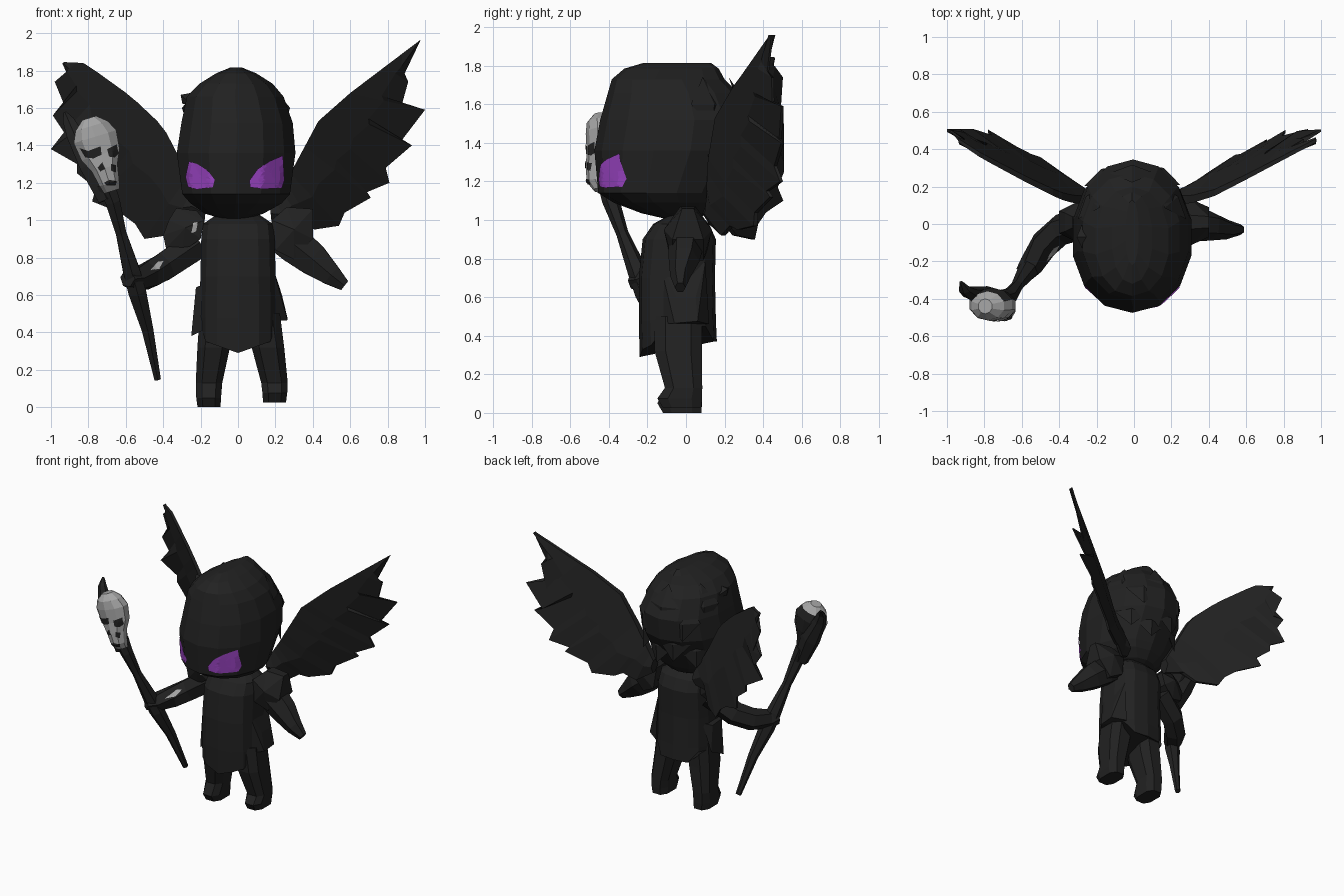
import bpy, bmesh, math
from mathutils import Vector, Matrix
from mathutils.bvhtree import BVHTree


def material(name, rgb):
    m = bpy.data.materials.new(name)
    m.diffuse_color = (*rgb, 1)
    return m


BLACK = material("charcoal black", (0.0155, 0.0155, 0.0155))
PURPLE = material("eye purple", (0.34, 0.06, 0.57))
BONE = material("bone grey", (0.38, 0.38, 0.38))


def finish(bm, name, *mats):
    bmesh.ops.recalc_face_normals(bm, faces=bm.faces)
    me = bpy.data.meshes.new(name)
    bm.to_mesh(me)
    bm.free()
    for m in mats:
        me.materials.append(m)
    ob = bpy.data.objects.new(name, me)
    bpy.context.collection.objects.link(ob)
    return ob


def skin(rings):
    """Join equal vertex rings into a closed skin."""
    bm = bmesh.new()
    rows = [[bm.verts.new(p) for p in r] for r in rings]
    n = len(rows[0])
    for a, b in zip(rows, rows[1:]):
        for i in range(n):
            j = (i + 1) % n
            bm.faces.new((a[i], a[j], b[j], b[i]))
    bm.faces.new(rows[0][::-1])
    bm.faces.new(rows[-1])
    return bm


def loft(rings, n, power=2.0):
    """rings: (z, centre x, half width, front y, back y)"""
    out = []
    for z, cx, hw, yf, yb in rings:
        ring = []
        for i in range(n):
            a = 2 * math.pi * (i + 0.5) / n
            c, s = math.cos(a), math.sin(a)
            px = math.copysign(abs(c) ** (2 / power), c)
            py = math.copysign(abs(s) ** (2 / power), s)
            ring.append(Vector((cx + hw * px, (yf + yb) / 2 + (yb - yf) / 2 * py, z)))
        out.append(ring)
    return out


def tube(name, path, n=6, flat=1.0):
    """path: (x, y, z, radius)"""
    pts = [Vector(p[:3]) for p in path]
    rings = []
    for i, p in enumerate(pts):
        d = (pts[min(i + 1, len(pts) - 1)] - pts[max(i - 1, 0)]).normalized()
        u = d.cross(Vector((0, 1, 0))).normalized()
        v = u.cross(d)
        r = path[i][3]
        rings.append([p + u * r * math.cos(t) + v * r * flat * math.sin(t)
                      for t in (2 * math.pi * (k + 0.5) / n for k in range(n))])
    return finish(skin(rings), name, BLACK)


def hull(name, pts):
    bm = bmesh.new()
    for p in pts:
        bm.verts.new(p)
    res = bmesh.ops.convex_hull(bm, input=bm.verts)
    junk = [v for v in res["geom_interior"] if isinstance(v, bmesh.types.BMVert)]
    bmesh.ops.delete(bm, geom=junk, context='VERTS')
    return finish(bm, name, BLACK)


def tree_of(ob):
    me = ob.data
    return BVHTree.FromPolygons([v.co for v in me.vertices], [p.vertices[:] for p in me.polygons])


def decal(name, target, outline, mat, lift=0.008):
    """Thin plate that follows the front of the target inside an x-z outline."""
    tree = tree_of(target)
    edge = []
    for a, b in zip(outline, outline[1:] + outline[:1]):
        edge += [Vector(a).lerp(Vector(b), k / 3) for k in range(3)]
    mid = sum(edge, Vector((0, 0))) / len(edge)
    bm = bmesh.new()

    def drop(q):
        hit, nor, _, _ = tree.ray_cast(Vector((q.x, -2, q.y)), Vector((0, 1, 0)))
        if hit is None:
            hit, nor, _, _ = tree.find_nearest(Vector((q.x, -0.45, q.y)))
        return bm.verts.new(hit + Vector((nor.x * 0.5, -1, 0)).normalized() * lift)

    rows = [[drop(mid.lerp(q, f)) for q in edge] for f in (1, 0.75, 0.5, 0.25)]
    c = drop(mid)
    n = len(edge)
    for i in range(n):
        j = (i + 1) % n
        for a, b in zip(rows, rows[1:]):
            bm.faces.new((a[i], a[j], b[j], b[i]))
        bm.faces.new((rows[-1][i], rows[-1][j], c))
    ob = finish(bm, name, mat)
    if sum(p.normal.y for p in ob.data.polygons) > 0:
        ob.data.flip_normals()
    return ob


# Head
head = finish(skin(loft([
    (1.005, -0.02, 0.06, -0.10, 0.05), (1.035, -0.02, 0.16, -0.23, 0.12),
    (1.09, -0.01, 0.25, -0.375, 0.17), (1.14, -0.01, 0.295, -0.455, 0.2),
    (1.36, -0.01, 0.325, -0.475, 0.33), (1.52, -0.005, 0.305, -0.445, 0.345),
    (1.66, -0.015, 0.265, -0.405, 0.27), (1.73, -0.01, 0.2, -0.385, 0.2),
    (1.785, -0.01, 0.11, -0.32, 0.17), (1.815, -0.01, 0.035, -0.22, 0.13)], 14, 2.1)), "head", BLACK)

# Hair: one swept side tuft and overlapping locks at the back
head_tree = tree_of(head)
spots = [(182, 1.62)] + [(40 + 25 * k, 1.6 - 0.1 * (k % 2)) for k in range(5)]
spots += [(52 + 26 * k, 1.33 - 0.06 * (k % 2)) for k in range(4)]
for k, (deg, z) in enumerate(spots):
    a = math.radians(deg)
    d = Vector((math.cos(a), math.sin(a), 0))
    side = Vector((-d.y, d.x, 0))
    p = head_tree.ray_cast(Vector((-0.01, -0.06, z)), d)[0]
    tip = p + d * (0.025 if k == 0 else 0.012) + Vector((0, 0, 0.05 if k == 0 else -0.13))
    hull("hair_lock", [p - side * 0.12 - d * 0.03, p + side * 0.12 - d * 0.03,
                       p + d * 0.015, p - d * 0.08 + Vector((0, 0, 0.07 if k == 0 else 0.14)), tip])

# Eyes
decal("eye_left", head, [(-0.26, 1.314), (-0.215, 1.30), (-0.16, 1.265), (-0.124, 1.216), (-0.134, 1.176),
                         (-0.217, 1.164), (-0.265, 1.178), (-0.278, 1.23)], PURPLE)
decal("eye_right", head, [(0.238, 1.346), (0.168, 1.316), (0.104, 1.273), (0.059, 1.21), (0.065, 1.175),
                          (0.142, 1.167), (0.232, 1.172), (0.245, 1.214)], PURPLE)

# Robe with a pointed front hem and higher sides
rings = loft([(0.35, 0, 0.208, -0.24, 0.16), (0.48, 0, 0.21, -0.245, 0.155),
              (0.7, 0, 0.205, -0.245, 0.15), (0.9, 0, 0.2, -0.225, 0.155), (0.98, 0, 0.19, -0.17, 0.12),
              (1.04, 0, 0.1, -0.06, 0.06)], 14, 2.7)
for p in rings[0]:
    if p.y < -0.15:
        p.z = 0.29 + 0.35 * abs(p.x)
    else:
        p.z = 0.35 + (0.1 if abs(p.y) < 0.12 else 0.02)
finish(skin(rings), "robe", BLACK)

# Ragged side flaps
hull("flap_left", [(-0.17, -0.15, 0.66), (-0.18, 0.06, 0.66), (-0.225, -0.11, 0.64), (-0.225, 0.0, 0.63),
                   (-0.25, -0.1, 0.38), (-0.235, 0.03, 0.44), (-0.17, -0.15, 0.42)])
hull("flap_right", [(0.17, -0.14, 0.8), (0.17, 0.1, 0.78), (0.235, -0.05, 0.6), (0.235, 0.05, 0.6),
                    (0.265, -0.06, 0.465), (0.265, 0.06, 0.475), (0.17, -0.15, 0.46), (0.17, 0.12, 0.46)])

# Legs
for s, name in ((-1, "leg_left"), (1, "leg_right")):
    lift = 0 if s < 0 else 0.025
    finish(skin(loft([(lift, s * 0.175 + 0.02, 0.065, -0.125, 0.085),
                      (0.05 + lift, s * 0.177 + 0.02, 0.07, -0.155, 0.09),
                      (0.13, s * 0.175 + 0.02, 0.075, -0.115, 0.09),
                      (0.32, s * 0.145 + 0.015, 0.092, -0.17, 0.09),
                      (0.5, s * 0.12 + 0.01, 0.1, -0.17, 0.09)], 8, 2.8)), name, BLACK)

# Shoulders (x, z, half depth) and arms
for name, outline in (
        ("shoulder_right", [(0.18, 1.0, 0.09), (0.26, 1.07, 0.04), (0.4, 1.06, 0.03), (0.3, 0.95, 0.125),
                            (0.4, 0.9, 0.08), (0.3, 0.79, 0.08), (0.2, 0.84, 0.1)]),
        ("shoulder_left", [(-0.18, 1.0, 0.09), (-0.22, 1.05, 0.04), (-0.33, 1.065, 0.03), (-0.28, 0.96, 0.12),
                           (-0.37, 1.0, 0.05), (-0.4, 0.92, 0.06), (-0.385, 0.85, 0.06),
                           (-0.3, 0.83, 0.07), (-0.2, 0.9, 0.1)])):
    hull(name, [(x, y, z) for x, z, h in outline for y in (0.01 - h, 0.01 + h)])
tube("arm_right", [(0.2, 0, 0.92, 0.09), (0.3, 0, 0.87, 0.115), (0.4, -0.01, 0.79, 0.1),
                   (0.5, -0.03, 0.705, 0.065), (0.57, -0.03, 0.65, 0.035)], 6, 0.8)
arm = tube("arm_left", [(-0.22, 0.02, 0.87, 0.09), (-0.39, -0.03, 0.755, 0.085),
                        (-0.48, -0.11, 0.705, 0.08), (-0.55, -0.22, 0.685, 0.065),
                        (-0.59, -0.27, 0.69, 0.05)])
decal("sleeve_patch", arm, [(-0.475, 0.73), (-0.42, 0.74), (-0.395, 0.785), (-0.43, 0.78)], BONE, 0.007)
decal("shoulder_patch", bpy.data.objects["shoulder_left"],
      [(-0.25, 0.93), (-0.225, 0.94), (-0.215, 0.99), (-0.24, 0.985)], BONE, 0.005)

# Staff and the claw holding its headpiece
tube("staff", [(-0.43, -0.02, 0.15, 0.02), (-0.485, -0.12, 0.42, 0.036), (-0.54, -0.21, 0.62, 0.055),
               (-0.57, -0.25, 0.73, 0.052), (-0.625, -0.33, 0.93, 0.032), (-0.67, -0.39, 1.1, 0.045),
               (-0.71, -0.405, 1.2, 0.055)])
tube("staff_claw", [(-0.70, -0.395, 1.11, 0.055), (-0.785, -0.385, 1.3, 0.075), (-0.875, -0.37, 1.46, 0.05),
                    (-0.905, -0.35, 1.53, 0.035), (-0.925, -0.31, 1.575, 0.01)], 6, 0.7)

# Skull headpiece, black at the back
bm = skin(loft([(-0.215, 0, 0.045, -0.05, 0.03), (-0.17, 0, 0.058, -0.085, 0.04),
                (-0.085, 0, 0.075, -0.09, 0.06), (-0.01, 0, 0.112, -0.085, 0.08),
                (0.09, 0, 0.125, -0.09, 0.09), (0.15, 0, 0.095, -0.085, 0.07),
                (0.195, 0, 0.04, -0.05, 0.03)], 10))
bm.transform(Matrix.Translation((-0.738, -0.43, 1.36)) @ Matrix.Rotation(-0.3, 4, 'Y'))
skull = finish(bm, "skull", BONE, BLACK)
for f in skull.data.polygons:
    f.material_index = 1 if f.normal.y > 0.5 and f.center.z < 1.5 else 0
for name, outline in (
        ("skull_eye_left", [(-0.845, 1.385), (-0.80, 1.37), (-0.735, 1.395), (-0.73, 1.35), (-0.77, 1.33),
                            (-0.815, 1.335)]),
        ("skull_eye_right", [(-0.70, 1.38), (-0.65, 1.405), (-0.64, 1.355), (-0.66, 1.335), (-0.69, 1.34)]),
        ("skull_nose", [(-0.75, 1.28), (-0.725, 1.31), (-0.71, 1.275), (-0.735, 1.26)]),
        ("skull_cheek", [(-0.68, 1.30), (-0.655, 1.295), (-0.655, 1.255), (-0.68, 1.265)]),
        ("skull_mouth", [(-0.715, 1.20), (-0.69, 1.215), (-0.65, 1.21), (-0.655, 1.185), (-0.70, 1.185)])):
    decal(name, skull, outline, BLACK, 0.005)


# Wings: a thick leading edge fanning out to feather tips
def wing(name, s, lead, trail):
    n = len(trail)
    lead = [Vector(p) for p in lead]
    rows = [[], [], []]
    for i, t in enumerate(trail):
        f = i / (n - 1) * (len(lead) - 1)
        k = min(int(f), len(lead) - 2)
        a, b = lead[k].lerp(lead[k + 1], f - k), Vector(t)
        for row, q, thick in zip(rows, (a, a.lerp(b, 0.45), b), (0.025, 0.045, 0.012)):
            fade = 1 - 0.6 * i / (n - 1)
            y = 0.2 + 0.68 * (q.x - 0.5) - 0.21 * (q.y - 1.6)
            row.append((q, max(0.13, min(y, 0.5)), thick * fade))
    bm = bmesh.new()
    # Loop around each section: front rows, then back rows
    loops = [[bm.verts.new((s * q.x, y + side * th, q.y))
              for side, order in ((-1, (0, 1, 2)), (1, (2, 1, 0)))
              for q, y, th in (rows[r][i] for r in order)] for i in range(n)]
    for a, b in zip(loops, loops[1:]):
        for i in range(6):
            j = (i + 1) % 6
            bm.faces.new((a[i], a[j], b[j], b[i]))
    bm.faces.new(loops[0])
    bm.faces.new(loops[-1])
    bmesh.ops.remove_doubles(bm, verts=bm.verts, dist=0.0005)
    finish(bm, name, BLACK)


wing("wing_right", 1,
     [(0.17, 1.08), (0.28, 1.25), (0.43, 1.53), (0.6, 1.68), (0.97, 1.96)],
     [(0.18, 0.98), (0.28, 0.92), (0.36, 0.97), (0.41, 0.95), (0.54, 0.97), (0.57, 1.04),
      (0.71, 1.12), (0.69, 1.15), (0.81, 1.2), (0.79, 1.28), (0.93, 1.4), (0.87, 1.42),
      (1.0, 1.59), (0.86, 1.56), (0.91, 1.74), (0.87, 1.74), (0.975, 1.96)])
wing("wing_left", -1,
     [(0.17, 1.08), (0.27, 1.25), (0.4, 1.5), (0.57, 1.66), (0.82, 1.84), (0.93, 1.845)],
     [(0.18, 0.98), (0.3, 1.0), (0.37, 0.92), (0.5, 0.9), (0.55, 0.98), (0.63, 1.04),
      (0.78, 1.1), (0.76, 1.17), (0.86, 1.25), (0.86, 1.3), (1.0, 1.38), (0.93, 1.47),
      (0.99, 1.56), (0.91, 1.57), (0.98, 1.74), (0.9, 1.75), (0.94, 1.84)])
